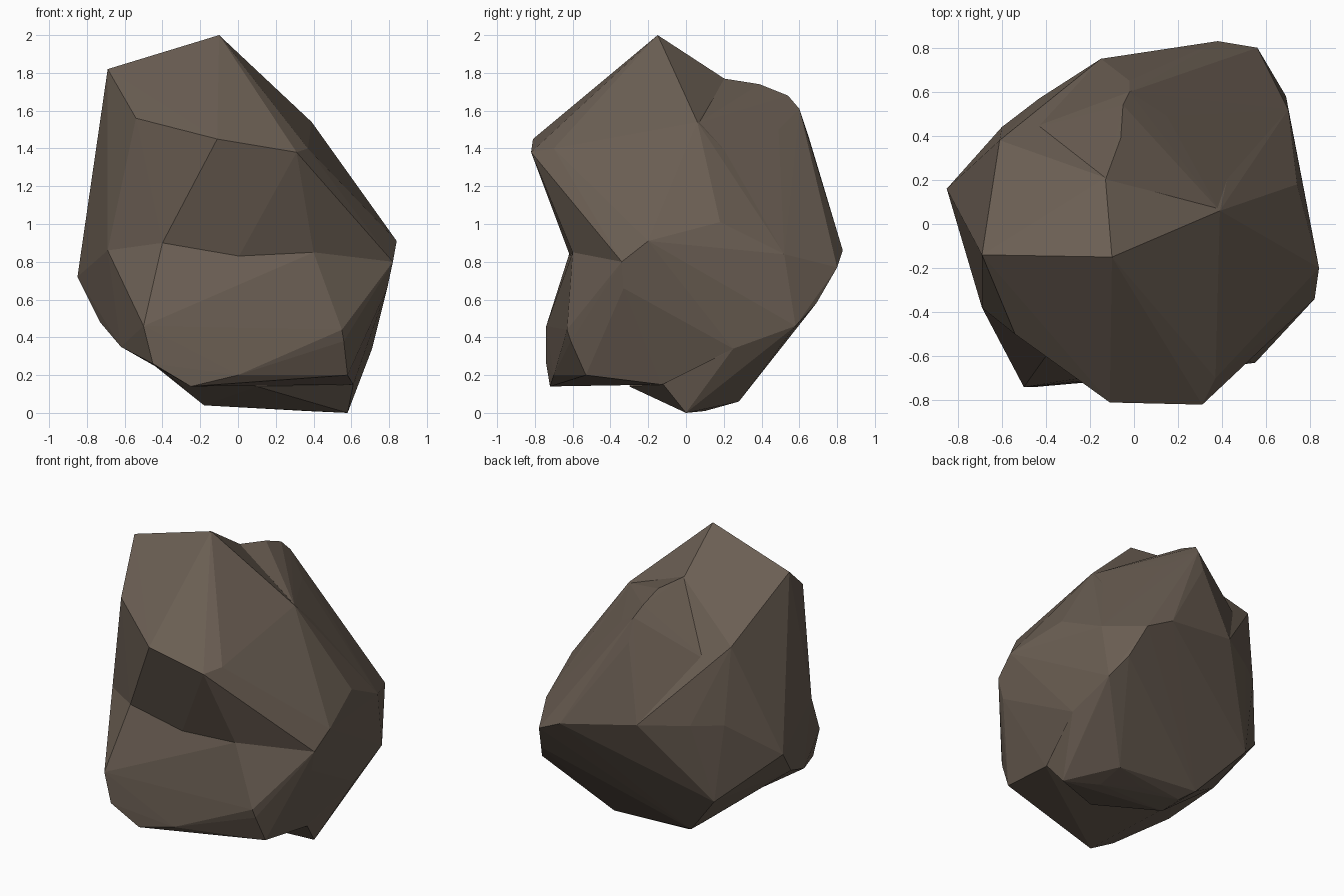
import bpy, bmesh

if "Cube" in bpy.data.objects:
    bpy.data.objects.remove(bpy.data.objects["Cube"])

# Single flat stone colour
stone = bpy.data.materials.new("brown_stone")
stone.diffuse_color = (0.145, 0.112, 0.086, 1.0)
stone.use_nodes = True
stone.node_tree.nodes["Principled BSDF"].inputs["Base Color"].default_value = stone.diffuse_color


def hull(name, points):
    """Faceted block: convex hull around a few corner points."""
    bm = bmesh.new()
    for p in points:
        bm.verts.new(p)
    bmesh.ops.convex_hull(bm, input=bm.verts[:])
    loose = [v for v in bm.verts if not v.link_faces]
    bmesh.ops.delete(bm, geom=loose, context='VERTS')
    bmesh.ops.recalc_face_normals(bm, faces=bm.faces[:])
    me = bpy.data.meshes.new(name)
    bm.to_mesh(me)
    bm.free()
    me.materials.append(stone)
    ob = bpy.data.objects.new(name, me)
    bpy.context.collection.objects.link(ob)
    return ob


# Waist ring shared by the blocks: front, then right, back and left
front_waist = [(-.40, -.60, .90), (0, -.61, .82), (.40, -.60, .85), (.82, -.34, .80)]
right_waist = [(.84, -.20, .91), (.74, .18, 1.01), (.70, .52, .84), (.56, .80, .77)]
back_waist = [(.38, .83, .86), (-.15, .75, .96), (-.43, .57, .96), (-.60, .44, .96)]
left_waist = [(-.85, .16, .72), (-.69, -.38, .86)]
waist = front_waist + right_waist + back_waist + left_waist

# Upper block: pointed crown with overhanging brow
crown = hull("crown", waist + [
    (-.10, -.15, 2.0), (-.69, -.14, 1.82), (-.61, .38, 1.48), (-.13, .21, 1.765),
    (-.54, -.50, 1.56), (-.11, -.81, 1.45), (.31, -.82, 1.38),
    (.37, -.70, 1.40), (.39, -.23, 1.42), (.39, .06, 1.54), (0, 0, .5)])

# Shoulder behind the crown, set off by a shallow valley
shoulder = hull("shoulder", right_waist[1:] + back_waist[:3] + [
    (-.13, .20, 1.77), (-.06, .39, 1.74), (-.05, .54, 1.68), (-.02, .60, 1.61),
    (-.02, .65, 1.46), (.15, .49, 1.50), (.385, .065, 1.535), (-.48, .43, 1.36),
    (-.1, .1, 1.0), (.3, .05, .8)])

# Flanks shared by the two lower blocks
flanks = [(.71, .25, .34), (.66, .46, .36), (.69, .58, .46), (.62, .69, .58),
          (-.73, -.10, .48), (-.50, -.15, .32), (-.35, -.05, .20), (-.53, .45, .42)]

# Lower block: bulging foot at the front
lower = hull("lower_block", waist + flanks + [
    (-.50, -.74, .46), (-.45, -.74, .26), (-.25, -.72, .14), (0, -.70, .20),
    (.55, -.63, .44), (.56, -.61, .38), (.58, -.53, .20), (.61, -.13, .15),
    (.79, -.33, .66), (.75, .20, .72), (-.62, -.40, .35), (0, 0, 1.3)])

# Sloping back and uneven base
base = hull("base", right_waist[1:] + back_waist + left_waist[:1] + flanks + [
    (.58, 0, 0), (.36, .10, .01), (.10, .20, .04), (-.18, .22, .05),
    (-.25, .30, .10), (-.18, .06, .04), (.35, .28, .06), (.61, -.12, .15),
    (.10, -.30, .14)])


def unite(target, other):
    mod = target.modifiers.new("union", 'BOOLEAN')
    mod.operation, mod.object, mod.solver = 'UNION', other, 'EXACT'
    bpy.context.view_layer.objects.active = target
    bpy.ops.object.modifier_apply(modifier=mod.name)
    bpy.data.objects.remove(other)


# Join everything to one stone with flat faces
for part in (shoulder, lower, base):
    unite(crown, part)
crown.name = "rock"
for p in crown.data.polygons:
    p.use_smooth = False
